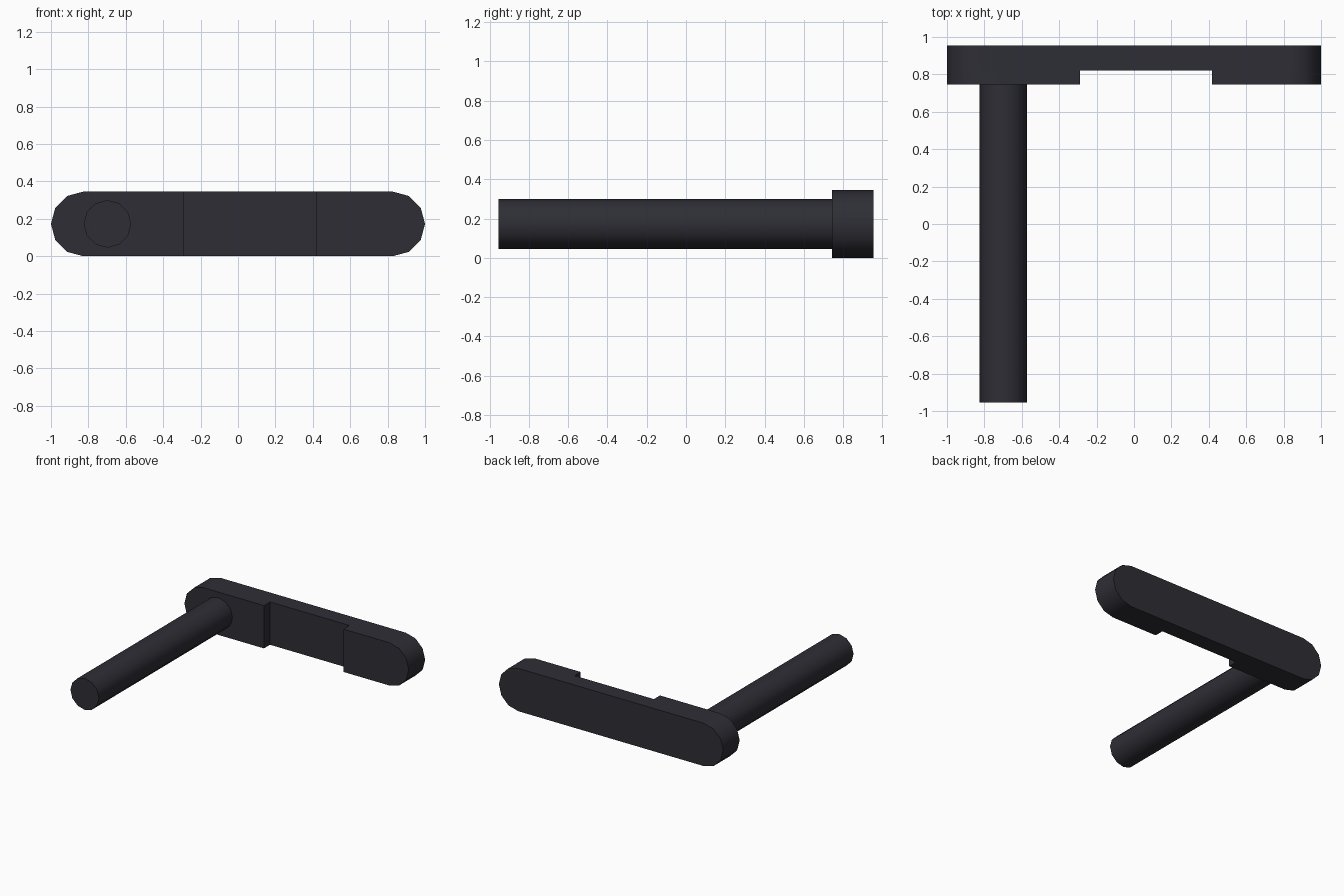
import bpy, bmesh
from math import radians, cos, sin

if "Cube" in bpy.data.objects:
    bpy.data.objects.remove(bpy.data.objects["Cube"])

Z = 0.1725                      # height of the centre line
BACK, RECESS, FRONT, TIP = 0.955, 0.822, 0.745, -0.955
CUTS = (-0.29, 0.417)           # ends of the recess

dark = bpy.data.materials.new("dark_slate")
dark.diffuse_color = (0.027, 0.027, 0.036, 1)
dark.use_nodes = True
dark.node_tree.nodes["Principled BSDF"].inputs["Base Color"].default_value = dark.diffuse_color


def finish(bm, name):
    bmesh.ops.recalc_face_normals(bm, faces=bm.faces)
    me = bpy.data.meshes.new(name)
    bm.to_mesh(me)
    bm.free()
    me.materials.append(dark)
    ob = bpy.data.objects.new(name, me)
    bpy.context.collection.objects.link(ob)
    bpy.ops.object.select_all(action='DESELECT')
    ob.select_set(True)
    bpy.context.view_layer.objects.active = ob
    bpy.ops.object.shade_smooth_by_angle(angle=radians(35))
    mod = ob.modifiers.new("flat_sides", 'WEIGHTED_NORMAL')
    mod.keep_sharp = True


def extrude(bm, faces, dy):
    out = bmesh.ops.extrude_face_region(bm, geom=faces)["geom"]
    verts = [g for g in out if isinstance(g, bmesh.types.BMVert)]
    bmesh.ops.translate(bm, verts=verts, vec=(0, dy, 0))
    return [g for g in out if isinstance(g, bmesh.types.BMFace)]


# Bar: rounded-end plate, split in three, outer thirds raised as pads
bm = bmesh.new()
r = Z
profile = [(side * (1 - r) + r * cos(radians(a)), Z + r * sin(radians(a)))
           for side, start in ((1, -90), (-1, 90))
           for a in range(start, start + 181, 30)]
back = bm.faces.new([bm.verts.new((x, BACK, z)) for x, z in profile])
front = extrude(bm, [back], RECESS - BACK)
bm.faces.new([v for v in bm.verts if abs(v.co.y - BACK) < 1e-5]) if not back.is_valid else None
for x in CUTS:
    bmesh.ops.bisect_plane(bm, geom=bm.verts[:] + bm.edges[:] + bm.faces[:],
                           plane_co=(x, 0, 0), plane_no=(1, 0, 0))
bm.faces.ensure_lookup_table()
pads = [f for f in bm.faces
        if all(abs(v.co.y - RECESS) < 1e-5 for v in f.verts)
        and not CUTS[0] < f.calc_center_median().x < CUTS[1]]
extrude(bm, pads, FRONT - RECESS)
bmesh.ops.dissolve_limit(bm, angle_limit=radians(1), verts=bm.verts, edges=bm.edges)
finish(bm, "bar")

# Pin: round rod standing out from the left pad
bm = bmesh.new()
ring = [bm.verts.new((-0.698 + 0.127 * cos(radians(a)), FRONT, Z + 0.127 * sin(radians(a))))
        for a in range(0, 360, 30)]
extrude(bm, [bm.faces.new(ring)], TIP - FRONT)
finish(bm, "pin")
